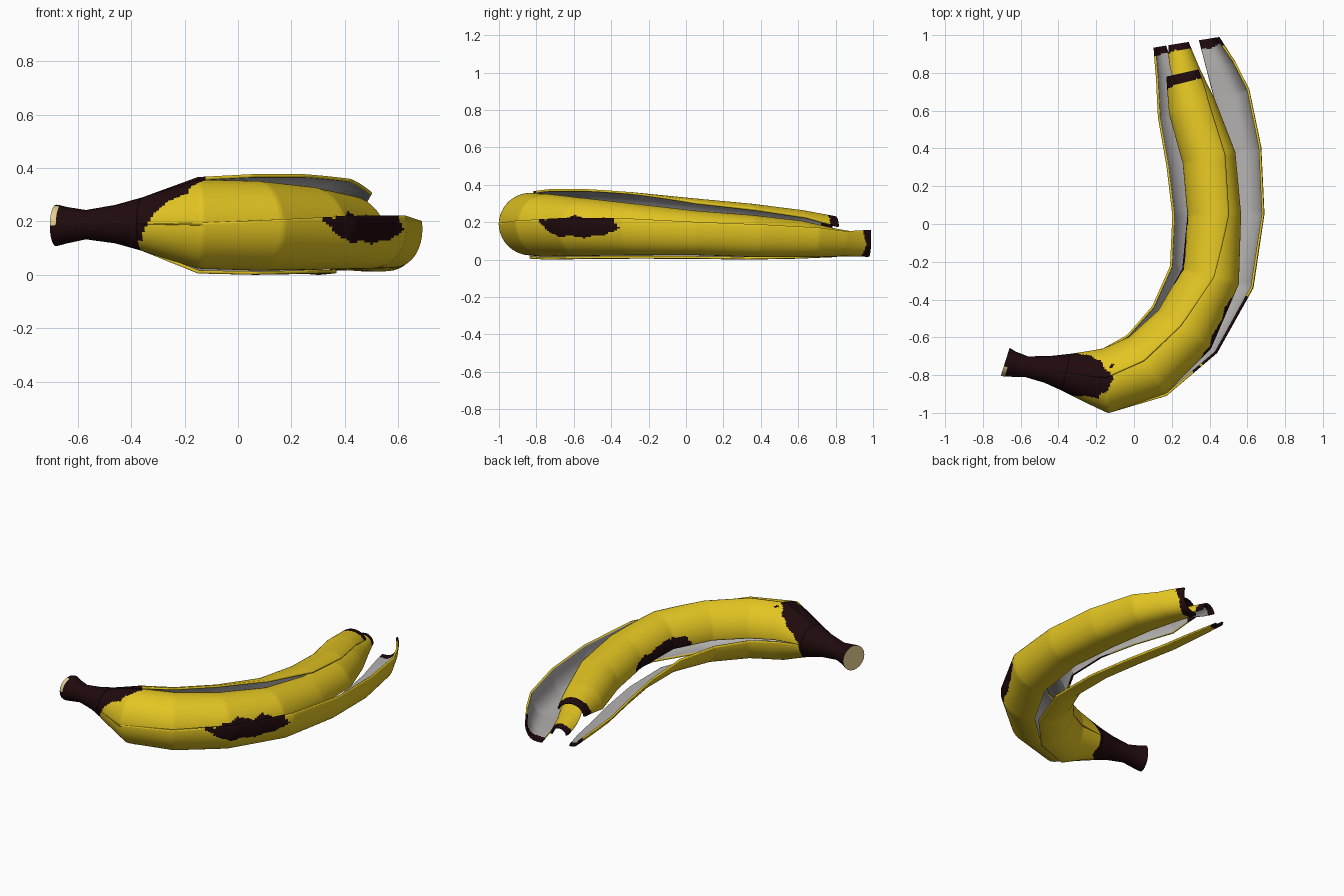
import bpy, bmesh, math
from mathutils import Vector, noise

if "Cube" in bpy.data.objects:
    bpy.data.objects.remove(bpy.data.objects["Cube"])


def material(name, rgb):
    m = bpy.data.materials.new(name)
    m.diffuse_color = (*rgb, 1)
    m.use_nodes = True
    m.node_tree.nodes["Principled BSDF"].inputs["Base Color"].default_value = m.diffuse_color
    return m


yellow = material("peel yellow", (0.77, 0.56, 0.016))
pale = material("peel inside", (0.46, 0.44, 0.44))
dark = material("dark brown", (0.014, 0.003, 0.004))
cream = material("stem cut cream", (0.75, 0.6, 0.28))

# Centre line stations of the peel: x, y, z, radius
PATH = [(-.36, -.785, .19, .10), (-.15, -.83, .195, .172), (.07, -.75, .20, .18),
        (.27, -.56, .20, .175), (.41, -.28, .195, .16), (.43, .05, .185, .147),
        (.40, .35, .172, .145), (.31, .62, .16, .13), (.26, .80, .14, .092),
        (.235, .955, .115, .055)]
STEM = [(-.682, -.73, .185, .078), (-.663, -.736, .186, .074), (-.64, -.742, .186, .068),
        (-.57, -.755, .188, .055), (-.46, -.77, .19, .072), PATH[0]]


def normals(path):
    out = []
    for i in range(len(path)):
        a, b = path[max(i - 1, 0)], path[min(i + 1, len(path) - 1)]
        out.append(Vector((b[1] - a[1], a[0] - b[0], 0)).normalized())
    return out


NORMALS = normals(PATH)


def lerp(values, t):
    i = min(int(t), len(values) - 2)
    f = t - i
    a, b = values[i], values[i + 1]
    if isinstance(a, (int, float)):
        return a + (b - a) * f
    return Vector(a).lerp(Vector(b), f)


def add_object(name, bm, mats):
    me = bpy.data.meshes.new(name)
    bm.to_mesh(me)
    bm.free()
    for m in mats:
        me.materials.append(m)
    ob = bpy.data.objects.new(name, me)
    bpy.context.collection.objects.link(ob)
    return ob


def spot_material(t, ang, p, t_end):
    """Slot 0 yellow, 2 brown spot with pale inside, 4 brown on both sides."""
    n = noise.noise(p * 10) + 0.5 * noise.noise(p * 23)
    a = math.radians(ang)
    if t > t_end - 0.26 + 0.12 * n:
        return 4
    # brown creeping out from the stem, furthest along the top
    if t < 0.05 + 1.08 * max(0, math.sin(a)) ** 1.5 + 0.3 * n:
        return 2
    # bruise on the outer bend
    if ((t - 3.34) / 0.66) ** 2 + ((ang - 2) / 24) ** 2 < 1 + 0.9 * n:
        return 2
    # bruise along the inner edge of the upper strip
    if ang < 188 and ((t - 4.35) / 0.85) ** 2 + ((ang - 182) / 22) ** 2 < 1 + 0.8 * n:
        return 2
    return 0


def strip(name, t_end, lo, hi, out, up, grow=None, square=0, sub=22, cols=34):
    bm = bmesh.new()
    rows = int(t_end * sub)
    grid = []
    for i in range(rows + 1):
        t = i / sub
        c, n = lerp(PATH, t), lerp(NORMALS, t)
        r = c[3] + (lerp(grow, t) if grow else 0)
        a0, a1, du, dz = (lerp(v, t) for v in (lo, hi, out, up))
        power = 1 - square * min(1, max(0, (t - 2) / 3))   # flatter, wall-like section
        row = []
        for j in range(cols + 1):
            ang = a0 + (a1 - a0) * j / cols
            a = math.radians(ang)
            cs = math.copysign(abs(math.cos(a)) ** power, math.cos(a))
            p = Vector(c[:3]) + n * (du + r * cs)
            p.z += dz + r * math.sin(a)
            row.append((bm.verts.new(p), ang))
        grid.append(row)
    for i in range(rows):
        for j in range(cols):
            f = bm.faces.new((grid[i][j][0], grid[i + 1][j][0],
                              grid[i + 1][j + 1][0], grid[i][j + 1][0]))
            f.smooth = True
            f.material_index = spot_material((i + .5) / sub, grid[i][j][1],
                                             f.calc_center_median(), t_end)
    ob = add_object(name, bm, [yellow, pale, dark, pale, dark, dark])
    s = ob.modifiers.new("thickness", 'SOLIDIFY')
    s.thickness, s.offset, s.material_offset = 0.012, -1, 1
    return ob


# Four peel strips: angle limits and drift outward / upward at each station
strip("upper_inner_strip", 8, [90, 95, 100, 100, 85, 60, 54, 46, 25, 25],
      [180, 182, 185, 187, 188, 188, 188, 185, 170, 170],
      [0] * 10, [0, 0, 0, .005, .005, -.005, -.018, -.025, 0, 0])
strip("upper_outer_strip", 9, [0] * 10, [92, 97, 103, 105, 95, 85, 85, 95, 130, 170],
      [0, 0, 0, -.005, -.01, -.01, -.005, -.005, 0, 0],
      [0, -.01, -.028, -.045, -.056, -.07, -.078, -.082, -.066, -.03])
strip("lower_outer_strip", 9, [-90, -90, -92, -96, -100, -105, -108, -108, -100, -92],
      [0, 0, 4, 9, 14, 12, 12, 10, 5, 25],
      [0, 0, .01, .035, .07, .114, .135, .18, .16, .12],
      [0, 0, -.004, -.006, -.012, -.014, -.014, -.012, 0, 0],
      [0, 0, 0, 0, 0, 0, 0, .005, .03, .045], square=.3)
strip("bottom_strip", 9, [180, 180, 182, 186, 192, 199, 204, 206, 203, 195],
      [270, 272, 276, 280, 280, 280, 280, 282, 285, 285],
      [0, 0, -.015, -.04, -.07, -.088, -.10, -.075, -.062, -.08],
      [0, -.018, -.02, -.022, -.03, -.034, -.027, -.025, -.035, -.03])

# Stem tube with a cut end
bm = bmesh.new()
rings = []
SIDES = 20
for (x, y, z, r), n in zip(STEM, normals(STEM[:-1] + [PATH[1]])[:-1] + [NORMALS[0]]):
    rings.append([bm.verts.new(Vector((x, y, z)) + n * r * math.cos(k * math.tau / SIDES)
                               + Vector((0, 0, r * math.sin(k * math.tau / SIDES))))
                  for k in range(SIDES)])
for i, (a, b) in enumerate(zip(rings, rings[1:])):
    for k in range(SIDES):
        m = (k + 1) % SIDES
        f = bm.faces.new((a[k], b[k], b[m], a[m]))
        f.smooth = True
        f.material_index = int(i == 0 and k < 4)   # pale nick on the rim
cap = bm.faces.new(rings[0])
bmesh.ops.inset_individual(bm, faces=[cap], thickness=0.036)
cap.material_index = 1
add_object("stem", bm, [dark, cream])
